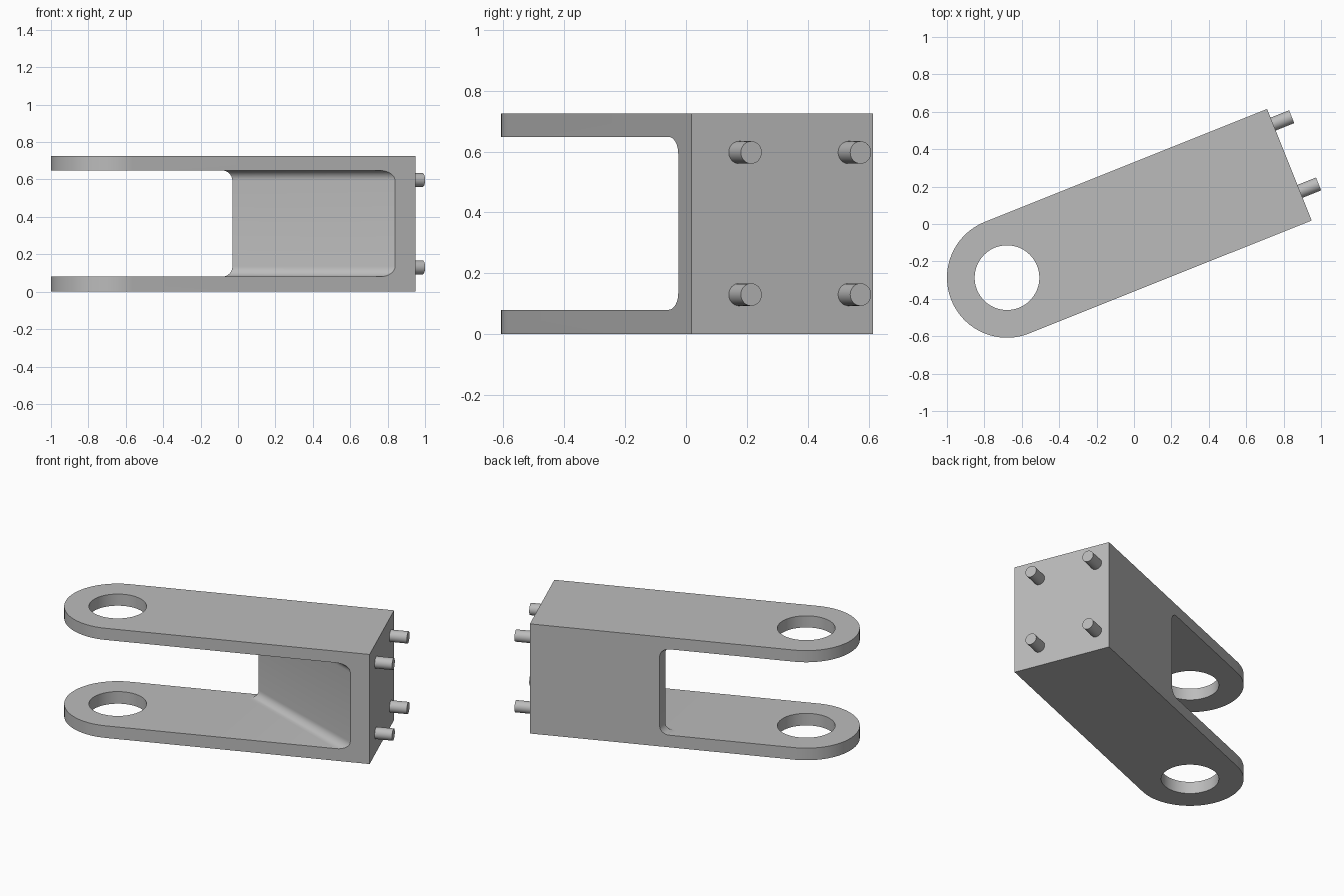
import bpy, bmesh, math
from mathutils import Vector

if "Cube" in bpy.data.objects:
    bpy.data.objects.remove(bpy.data.objects["Cube"])

ANGLE = math.radians(21.8)           # direction of the arm in plan
PIVOT = Vector((-0.679, -0.287))     # centre of the eye
R, HOLE_R, LENGTH, HEIGHT = 0.321, 0.173, 1.626, 0.725
SLOT_LOW, SLOT_HIGH, FILLET = 0.08, 0.648, 0.055
U = Vector((math.cos(ANGLE), math.sin(ANGLE)))
V = Vector((-U.y, U.x))

steel = bpy.data.materials.new("steel_grey")
steel.diffuse_color = (0.5, 0.5, 0.5, 1)
steel.use_nodes = True
steel.node_tree.nodes["Principled BSDF"].inputs["Base Color"].default_value = steel.diffuse_color


def plan(u, v):
    """Arm coordinates (along, across) to ground position."""
    return PIVOT + U * u + V * v


def prism(name, points, sweep):
    """Extrude a closed 3D polygon along a vector."""
    bm = bmesh.new()
    face = bm.faces.new([bm.verts.new(p) for p in points])
    moved = bmesh.ops.extrude_face_region(bm, geom=[face])["geom"]
    bmesh.ops.translate(bm, vec=sweep,
                        verts=[e for e in moved if isinstance(e, bmesh.types.BMVert)])
    bmesh.ops.recalc_face_normals(bm, faces=bm.faces)
    mesh = bpy.data.meshes.new(name)
    bm.to_mesh(mesh)
    bm.free()
    obj = bpy.data.objects.new(name, mesh)
    bpy.context.collection.objects.link(obj)
    mesh.materials.append(steel)
    return obj


def smooth(obj):
    bpy.ops.object.select_all(action='DESELECT')
    obj.select_set(True)
    bpy.context.view_layer.objects.active = obj
    bpy.ops.object.shade_smooth_by_angle(angle=math.radians(30))


def cut(target, cutter):
    mod = target.modifiers.new(cutter.name, 'BOOLEAN')
    mod.operation, mod.solver, mod.object = 'DIFFERENCE', 'EXACT', cutter
    bpy.context.view_layer.objects.active = target
    bpy.ops.object.modifier_apply(modifier=mod.name)
    bpy.data.objects.remove(cutter)


def slot_cutter(name, origin, along):
    """Slot whose end wall runs through origin, with rounded inner corners."""
    along = along.normalized()
    out = Vector((along.y, -along.x))         # points from the wall to the open side
    if out.x > 0:
        out = -out
    section = [(3, SLOT_LOW)]
    for cz, start in ((SLOT_LOW + FILLET, 270), (SLOT_HIGH - FILLET, 180)):
        for i in range(9):
            a = math.radians(start - 90 * i / 8)
            section.append((FILLET + FILLET * math.cos(a), cz + FILLET * math.sin(a)))
    section.append((3, SLOT_HIGH))
    base = origin - along * 2
    pts = [(*(base + out * n), z) for n, z in section]
    return prism(name, pts, (*(along * 4), 0))


# Fork body: rounded eye end and square mounting end
outline = [plan(R * math.cos(a), R * math.sin(a))
           for a in (math.radians(90 + 180 * i / 48) for i in range(49))]
outline += [plan(LENGTH, -R), plan(LENGTH, R)]
body = prism("fork_body", [(p.x, p.y, 0) for p in outline], (0, 0, HEIGHT))

# Slot with a slanted end wall, and its blunted tip at the back
front = plan(1.507, -R)
back = plan(0.808, 0.264)
cut(body, slot_cutter("slanted_slot", back, front - back))
cut(body, slot_cutter("slot_tip", Vector((-0.03, 0)), Vector((0, 1))))

# Pivot hole through both plates
ring = [(PIVOT.x + HOLE_R * math.cos(a), PIVOT.y + HOLE_R * math.sin(a), -0.2)
        for a in (2 * math.pi * i / 64 for i in range(64))]
cut(body, prism("pivot_hole", ring, (0, 0, HEIGHT + 0.4)))
smooth(body)

# Four mounting pegs on the square end
PEG_R = 0.037
for across in (-0.153, 0.234):
    for z in (0.13, 0.597):
        c = plan(LENGTH - 0.02, across)
        ring = []
        for i in range(32):
            a = 2 * math.pi * i / 32
            p = c + V * PEG_R * math.cos(a)
            ring.append((p.x, p.y, z + PEG_R * math.sin(a)))
        smooth(prism("mounting_peg", ring, (*(U * 0.127), 0)))
